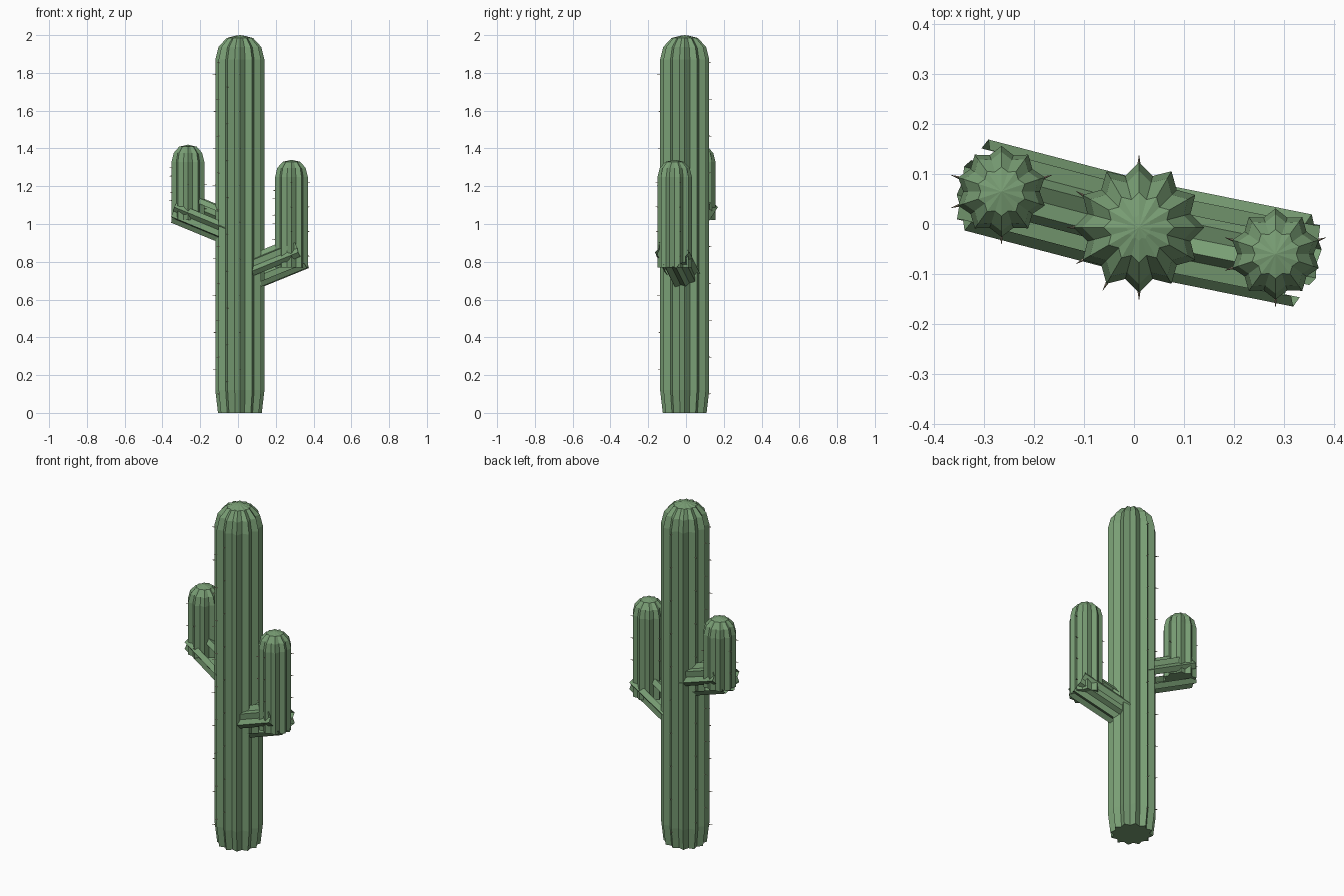
import bpy, bmesh, math
from mathutils import Matrix, Vector

cube = bpy.data.objects.get("Cube")
if cube:
    bpy.data.objects.remove(cube, do_unlink=True)


def material(name, rgb):
    m = bpy.data.materials.new(name)
    m.use_nodes = True
    m.diffuse_color = (*rgb, 1)
    m.node_tree.nodes["Principled BSDF"].inputs["Base Color"].default_value = (*rgb, 1)
    return m


GREEN = material("cactus green", (0.19, 0.34, 0.175))
TAN = material("spine tan", (0.45, 0.38, 0.27))


def finish(bm, name, mat):
    mesh = bpy.data.meshes.new(name)
    bm.to_mesh(mesh)
    bm.free()
    mesh.materials.append(mat)
    obj = bpy.data.objects.new(name, mesh)
    bpy.context.collection.objects.link(obj)
    return obj


def star_ring(bm, radius, ribs, valley, place):
    """Closed ring alternating between rib tips and valleys."""
    ring = []
    for i in range(2 * ribs):
        a = math.pi * i / ribs
        r = radius * (valley if i % 2 else 1)
        ring.append(bm.verts.new(place(r * math.cos(a), r * math.sin(a))))
    return ring


def ribbed_column(name, x, y, ribs, valley, profile, turn=0):
    """Upright ribbed stem lofted through (radius, height) rings, with a fan top."""
    bm = bmesh.new()
    rot = Matrix.Rotation(turn, 3, 'Z')
    rings = [star_ring(bm, r, ribs, valley,
                       lambda u, v, z=z: rot @ Vector((u, v, 0)) + Vector((x, y, z)))
             for r, z in profile]
    n = 2 * ribs
    for low, high in zip(rings, rings[1:]):
        for i in range(n):
            j = (i + 1) % n
            bm.faces.new((low[i], low[j], high[j], high[i]))
    bm.faces.new(rings[0][::-1])
    tip = bm.verts.new((x, y, profile[-1][1] + 0.004))
    for i in range(n):
        bm.faces.new((rings[-1][i], rings[-1][(i + 1) % n], tip))
    return finish(bm, name, GREEN)


def open_arm(name, start, end, radius, ribs, valley, missing):
    """Tilted ribbed sleeve, open at its ends and along the missing panels."""
    bm = bmesh.new()
    axis = (end - start).normalized()
    side = Vector((0, 0, 1)).cross(axis).normalized()
    up = axis.cross(side)
    a, b = [star_ring(bm, radius, ribs, valley, lambda u, v, c=c: c + side * u + up * v)
            for c in (start, end)]
    n = 2 * ribs
    for i in range(n):
        if i not in missing:
            j = (i + 1) % n
            bm.faces.new((a[i], a[j], b[j], b[i]))
    return finish(bm, name, GREEN)


def spines(name, x, y, radius, angles, bottom, top, step):
    """Small thorns in rows along chosen ribs."""
    bm = bmesh.new()
    for k, deg in enumerate(angles):
        a = math.radians(deg)
        out = Vector((math.cos(a), math.sin(a), 0))
        z = bottom + step * (k % 3) / 3
        while z < top:
            spot = Vector((x, y, z)) + out * (radius + 0.006)
            turn = out.to_track_quat('Z', 'Y').to_matrix().to_4x4()
            bmesh.ops.create_cone(bm, segments=3, radius1=0.004, radius2=0, depth=0.022,
                                  cap_ends=True, matrix=Matrix.Translation(spot) @ turn)
            z += step
    return finish(bm, name, TAN)


def stem_profile(radius, bottom, top):
    """Straight sides closing in a faceted dome."""
    return [(radius, bottom), (radius, top - radius),
            (radius * 0.87, top - radius * 0.48),
            (radius * 0.54, top - radius * 0.12), (radius * 0.2, top - 0.004)]


# Trunk with a slightly narrowed foot
cx, cy = 0.01, -0.007
trunk = [(0.116, 0)] + stem_profile(0.13, 0.12, 2.0)
ribbed_column("trunk", cx, cy, 12, 0.82, trunk)
spines("trunk_spines", cx, cy, 0.13, (90, 150, 180, 210, 240, 270), 0.1, 1.86, 0.195)

# Each branch: a tilted sleeve from the trunk and an upright stem on it
branches = (
    ("left", Vector((0.283, -0.06)), 0.77, 1.34, Vector((0.337, -0.073, 0.85))),
    ("right", Vector((-0.265, 0.065)), 1.02, 1.42, Vector((-0.315, 0.078, 1.09))),
)
for side, c, bottom, top, end in branches:
    ribbed_column(side + "_stem", c.x, c.y, 10, 0.84,
                  stem_profile(0.091, bottom, top), math.pi / 2)
    reach = Vector((end.x - cx, end.y - cy, 0))
    start = end - reach * 0.85 - Vector((0, 0, reach.length * 0.34))
    open_arm(side + "_arm", start, end, 0.094, 10, 0.82, (1, 2, 11, 12))
    spines(side + "_spines", c.x, c.y, 0.091, (18, 162, 198, 270), bottom + 0.06,
           top - 0.09, 0.13)
